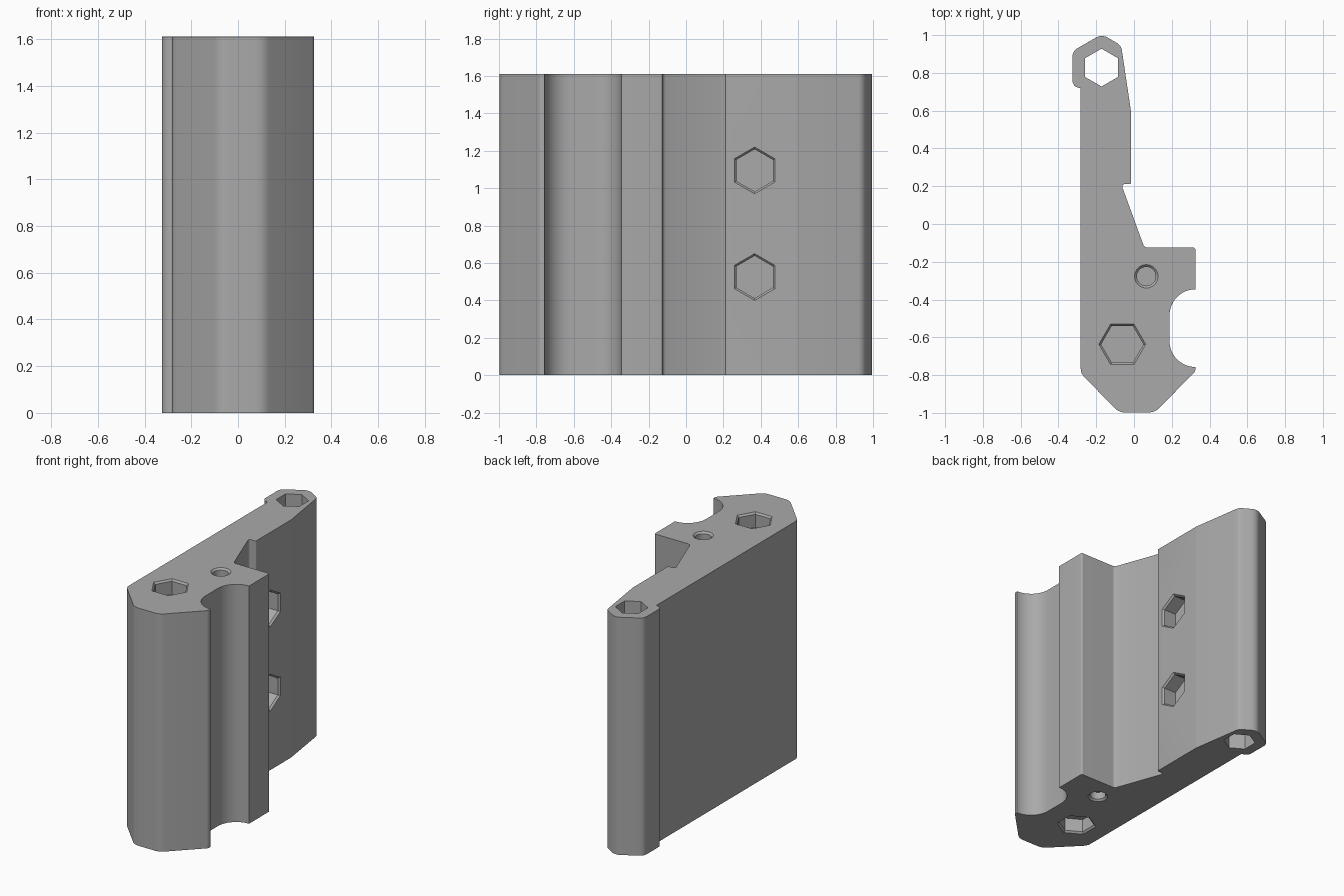
import bpy, bmesh, math
from mathutils import Vector, Matrix

cube = bpy.data.objects.get("Cube")
if cube:
    bpy.data.objects.remove(cube, do_unlink=True)

HEIGHT = 1.61
CHAMFER = 0.014

grey = bpy.data.materials.new("mid grey")
grey.use_nodes = True
colour = (0.4, 0.4, 0.4, 1)
grey.diffuse_color = colour
grey.node_tree.nodes["Principled BSDF"].inputs["Base Color"].default_value = colour


def add_object(name, bm):
    bmesh.ops.recalc_face_normals(bm, faces=bm.faces)
    mesh = bpy.data.meshes.new(name)
    bm.to_mesh(mesh)
    bm.free()
    mesh.materials.append(grey)
    obj = bpy.data.objects.new(name, mesh)
    bpy.context.collection.objects.link(obj)
    return obj


def rounded(corners, steps=5):
    """Outline with each (x, y, radius) corner replaced by a tangent arc."""
    out = []
    for i, (x, y, r) in enumerate(corners):
        p = Vector((x, y))
        if r == 0:
            out.append(p)
            continue
        a = (Vector(corners[i - 1][:2]) - p).normalized()
        b = (Vector(corners[(i + 1) % len(corners)][:2]) - p).normalized()
        half = a.angle(b) / 2
        centre = p + (a + b).normalized() * r / math.sin(half)
        start = p + a * r / math.tan(half) - centre
        end = p + b * r / math.tan(half) - centre
        turn = start.angle_signed(end)
        for k in range(steps + 1):
            out.append(centre + Matrix.Rotation(-turn * k / steps, 2) @ start)
    return out


def arc(cx, cy, r, a0, a1, n=12):
    return [(cx + r * math.cos(math.radians(a0 + (a1 - a0) * k / n)),
             cy + r * math.sin(math.radians(a0 + (a1 - a0) * k / n)), 0)
            for k in range(n + 1)]


# Side outline of the holder, counter-clockwise from the front
corners = [(-0.08, -0.998, 0.08), (0.11, -0.998, 0.08), (0.325, -0.78, 0.03)]
corners += arc(0.325, -0.62, 0.137, 270, 180)
corners += arc(0.325, -0.483, 0.137, 180, 90)
corners += [(0.325, -0.125, 0.012), (0.055, -0.125, 0.025), (-0.068, 0.212, 0.014),
            (-0.015, 0.212, 0.008), (-0.015, 0.59, 0.1), (-0.068, 0.945, 0.05),
            (-0.17, 1.005, 0.06), (-0.326, 0.915, 0.05), (-0.326, 0.72, 0.04),
            (-0.282, 0.72, 0.006), (-0.282, -0.79, 0.06)]

# Body: extruded outline with chamfered top and bottom rims
bm = bmesh.new()
base = bm.faces.new([bm.verts.new((p.x, p.y, 0)) for p in rounded(corners)])
grown = bmesh.ops.extrude_face_region(bm, geom=[base], use_keep_orig=True)["geom"]
for v in grown:
    if isinstance(v, bmesh.types.BMVert):
        v.co.z = HEIGHT
bmesh.ops.recalc_face_normals(bm, faces=bm.faces)
rims = [e for e in bm.edges if e.verts[0].co.z == e.verts[1].co.z]
bmesh.ops.bevel(bm, geom=rims, offset=CHAMFER, segments=1, affect="EDGES",
                clamp_overlap=True)
body = add_object("holder_body", bm)


def cut(location, axis, radius, depth, sides, turn, lip=0.012):
    """Sink a prism-shaped pocket with a chamfered mouth; axis points outward."""
    bm = bmesh.new()
    rings = []
    for r, d in ((radius, -depth), (radius, -lip), (radius + 2 * lip, lip)):
        rings.append([bm.verts.new((r * math.cos(turn + math.tau * k / sides),
                                    r * math.sin(turn + math.tau * k / sides), d))
                      for k in range(sides)])
    for low, high in zip(rings, rings[1:]):
        for k in range(sides):
            j = (k + 1) % sides
            bm.faces.new((low[k], low[j], high[j], high[k]))
    bm.faces.new(rings[0])
    bm.faces.new(rings[-1])
    rot = Vector((0, 0, 1)).rotation_difference(Vector(axis)).to_matrix().to_4x4()
    bm.transform(Matrix.Translation(location) @ rot)
    cutter = add_object("pocket_cutter", bm)
    cutter.hide_render = True
    mod = body.modifiers.new("pocket", "BOOLEAN")
    mod.operation = "DIFFERENCE"
    mod.solver = "EXACT"
    mod.object = cutter
    bpy.context.view_layer.objects.active = body
    bpy.ops.object.modifier_apply(modifier=mod.name)
    bpy.data.objects.remove(cutter, do_unlink=True)


# Pockets in both ends: hexagonal recess and small round dimple
for z, axis in ((HEIGHT, (0, 0, 1)), (0, (0, 0, -1))):
    cut((-0.062, -0.637, z), axis, 0.112, 0.1, 6, 0)
    cut((0.065, -0.277, z), axis, 0.05, 0.06, 32, 0)

# Hexagonal bore through the rounded back end
cut((-0.172, 0.828, HEIGHT + 0.1), (0, 0, 1), 0.1, HEIGHT + 0.2, 6, math.pi / 6, 0.01)

# Two hexagonal recesses in the side wall
for z in (0.525, 1.095):
    cut((-0.015, 0.367, z), (1, 0, 0), 0.113, 0.1, 6, 0)

bpy.ops.object.select_all(action="DESELECT")
body.select_set(True)
bpy.context.view_layer.objects.active = body
bpy.ops.object.shade_smooth_by_angle(angle=math.radians(30))
